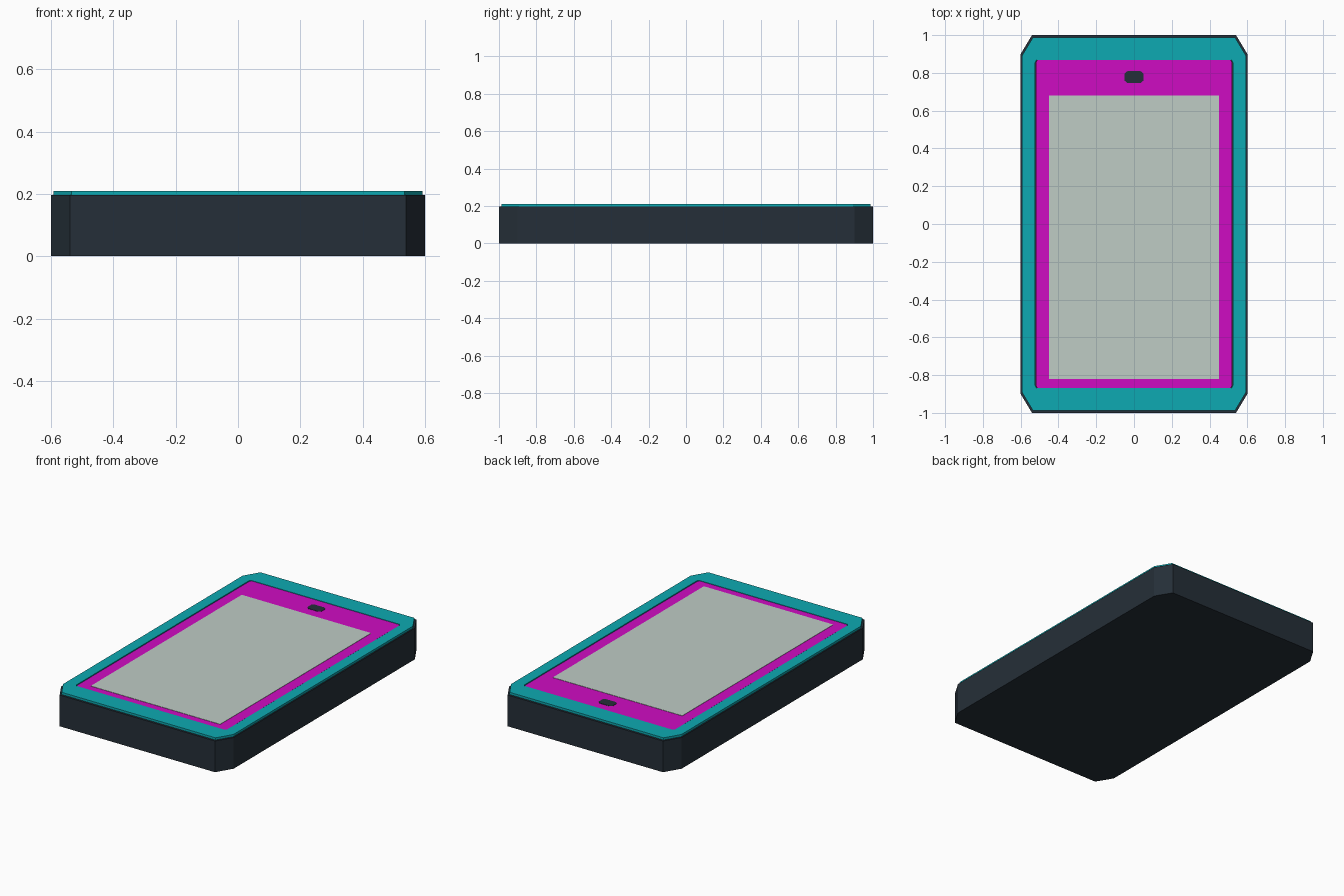
import bpy, bmesh

if "Cube" in bpy.data.objects:
    bpy.data.objects.remove(bpy.data.objects["Cube"])

def srgb(r, g, b):
    return [((c / 255 + 0.055) / 1.055) ** 2.4 if c > 10 else c / 3294 for c in (r, g, b)] + [1]

def material(name, *rgb):
    m = bpy.data.materials.new(name)
    m.diffuse_color = srgb(*rgb)
    m.use_nodes = True
    m.node_tree.nodes["Principled BSDF"].inputs["Base Color"].default_value = m.diffuse_color
    return m

dark = material("dark slate", 37, 47, 56)
teal = material("teal", 13, 170, 178)
magenta = material("magenta", 207, 12, 194)
grey = material("pale grey", 191, 204, 197)

def outline(hx, hy, cx, cy, oy=0):
    """Rectangle with cut corners; cx and cy are the cut sizes."""
    quarter = [(hx, hy - cy), (hx - cx, hy)]
    pts = quarter + [(-x, y) for x, y in reversed(quarter)]
    pts += [(-x, -y) for x, y in pts]
    return [(x, y + oy) for x, y in pts]

def solid(name, pts, z0, z1, mat, hole=None):
    """Extrude an outline from z0 to z1, optionally as a ring around a hole."""
    bm = bmesh.new()
    n = len(pts)
    def ring(p, z):
        return [bm.verts.new((x, y, z)) for x, y in p]
    def band(a, b):
        for i in range(n):
            j = (i + 1) % n
            bm.faces.new((a[i], a[j], b[j], b[i]))
    lo, hi = ring(pts, z0), ring(pts, z1)
    band(lo, hi)
    if hole:
        hlo, hhi = ring(hole, z0), ring(hole, z1)
        band(hhi, hlo)
        band(hi, hhi)
        band(hlo, lo)
    else:
        bm.faces.new(hi)
        bm.faces.new(lo[::-1])
    bmesh.ops.recalc_face_normals(bm, faces=bm.faces)
    me = bpy.data.meshes.new(name)
    bm.to_mesh(me)
    bm.free()
    me.materials.append(mat)
    ob = bpy.data.objects.new(name, me)
    bpy.context.collection.objects.link(ob)
    return ob

# Handset body with cut corners
solid("body", outline(0.6, 1.0, 0.06, 0.1), 0, 0.196, dark)
# Raised rim around the front panel
solid("rim", outline(0.592, 0.987, 0.057, 0.095), 0.196, 0.21, teal,
      hole=outline(0.524, 0.868, 0.008, 0.014))
# Front panel, screen and earpiece
solid("front_panel", outline(0.52, 0.868, 0.008, 0.014), 0.196, 0.207, magenta)
solid("screen", outline(0.45, 0.75, 0.001, 0.001, -0.07), 0.206, 0.209, grey)
solid("earpiece", outline(0.049, 0.032, 0.015, 0.012, 0.778), 0.206, 0.209, dark)
